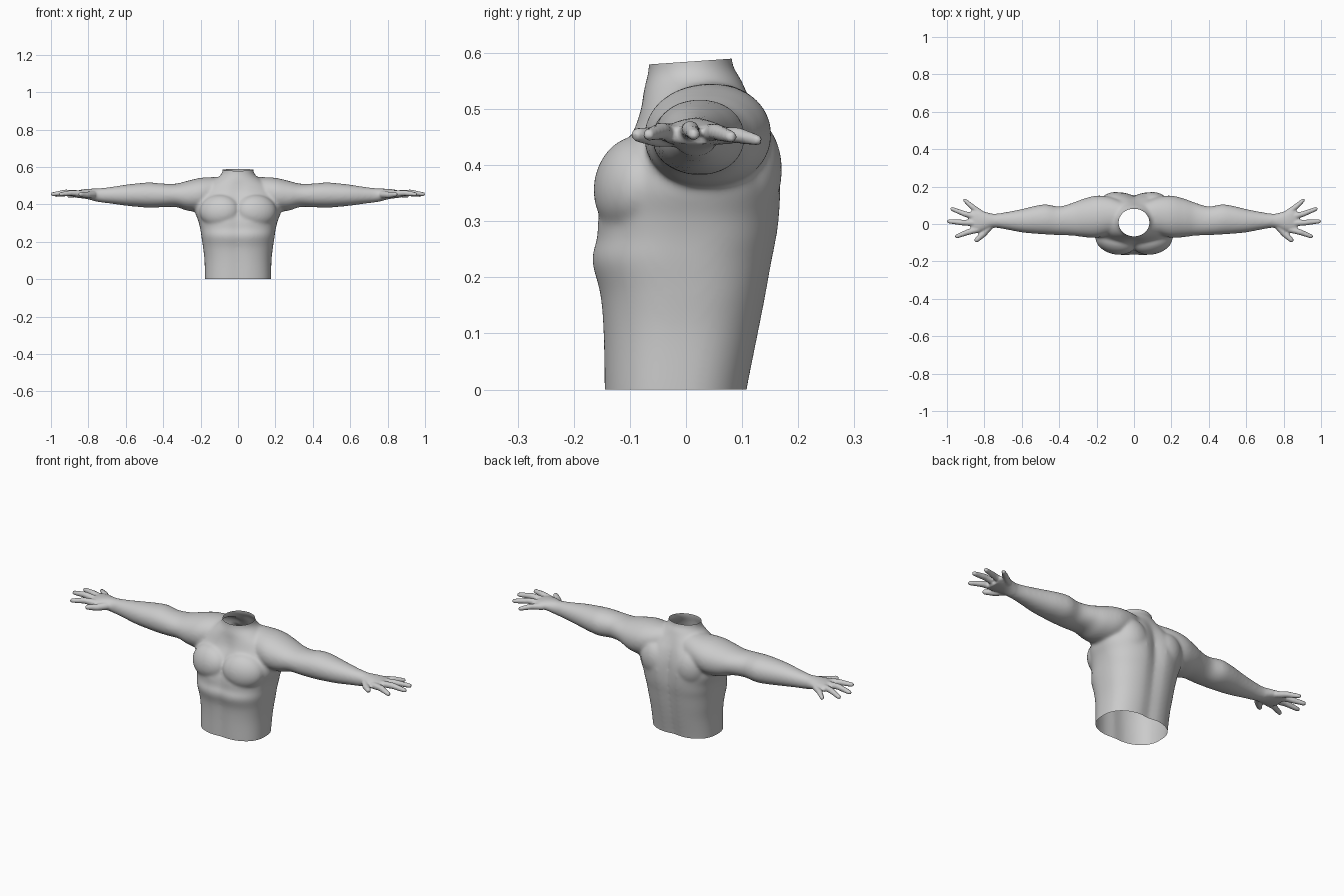
import bpy, bmesh, math
from mathutils import Vector, Matrix

if "Cube" in bpy.data.objects:
    bpy.data.objects.remove(bpy.data.objects["Cube"])

bm = bmesh.new()


def dense(rows, n=5):
    """Catmull-Rom interpolation between section rows."""
    out = []
    for i in range(len(rows) - 1):
        a, b, c, d = (rows[max(0, min(len(rows) - 1, j))] for j in range(i - 1, i + 3))
        for k in range(n):
            t = k / n
            out.append([q + 0.5 * t * (r - p + t * (2 * p - 5 * q + 4 * r - s + t * (3 * (q - r) + s - p)))
                        for p, q, r, s in zip(a, b, c, d)])
    return out + [list(rows[-1])]


def loft(rings):
    """Closed, capped skin through rings of points."""
    vs = [[bm.verts.new(p) for p in ring] for ring in rings]
    n = len(vs[0])
    faces = [bm.faces.new(vs[0][::-1]), bm.faces.new(vs[-1])]
    for a, b in zip(vs, vs[1:]):
        faces += [bm.faces.new((a[i], a[(i + 1) % n], b[(i + 1) % n], b[i])) for i in range(n)]
    bmesh.ops.recalc_face_normals(bm, faces=faces)


def oval(n, power):
    for i in range(n):
        t = 2 * math.pi * i / n
        c, s = math.cos(t), math.sin(t)
        yield (math.copysign(abs(c) ** (2 / power), c), math.copysign(abs(s) ** (2 / power), s))


def finger(points, radii):
    """Tapered tube with a rounded tip."""
    pts = [Vector(p) for p in points]
    d = (pts[-1] - pts[-2]).normalized()
    tip, r = pts[-1], radii[-1]
    pts = pts[:-1] + [tip - d * r, tip - d * r * 0.4, tip]
    radii = list(radii) + [r * 0.8, r * 0.25]
    side = d.cross(Vector((0, 0, 1))).normalized()
    up = side.cross(d)
    loft([[p + side * c * q + up * s * q for c, s in oval(12, 2)] for p, q in zip(pts, radii)])


def mound(loc, size, rot=(0, 0, 0)):
    m = Matrix.Translation(loc)
    for a, ax in zip(rot, 'XYZ'):
        m = m @ Matrix.Rotation(math.radians(a), 4, ax)
    bmesh.ops.create_uvsphere(bm, u_segments=24, v_segments=16, radius=1,
                              matrix=m @ Matrix.Diagonal((*size, 1)))


# torso and neck: z, half width, front y, back y, squareness, midline groove
torso = [(-.04, .176, -.147, .108, 2.5, .01), (.0, .177, -.148, .112, 2.5, .01),
         (.1, .179, -.15, .132, 2.5, .01), (.17, .187, -.156, .146, 2.5, .012),
         (.23, .196, -.171, .157, 2.5, .014), (.27, .202, -.162, .165, 2.5, .016),
         (.31, .212, -.160, .171, 2.4, .02), (.36, .23, -.148, .172, 2.4, .022),
         (.41, .232, -.128, .166, 2.3, .02), (.46, .21, -.098, .15, 2.2, .015),
         (.50, .175, -.084, .128, 2.1, .008), (.53, .13, -.077, .11, 2, .002),
         (.555, .095, -.07, .097, 2, 0), (.58, .083, -.066, .083, 2, 0), (.63, .083, -.07, .08, 2, 0)]
rings = []
for z, w, f, b, p, g in dense(torso):
    ring = []
    for c, s in oval(64, p):
        x, y = w * c, (f + b) / 2 + (b - f) / 2 * s
        y -= math.copysign(g * math.exp(-(x / .035) ** 2), s) * abs(s) * (1 if s > 0 else .6)
        ring.append((x, y, z))
    rings.append(ring)
loft(rings)

# arm and palm: x, y min, y max, z min, z max
arm = [(.06, -.03, .12, .41, .548), (.13, -.055, .145, .385, .546), (.20, -.074, .152, .362, .542),
       (.27, -.070, .135, .366, .526), (.33, -.062, .113, .385, .511), (.40, -.060, .094, .385, .511),
       (.47, -.056, .105, .382, .517), (.53, -.052, .097, .386, .513), (.60, -.045, .080, .393, .505),
       (.68, -.030, .064, .404, .493), (.75, -.020, .055, .413, .485), (.80, -.036, .066, .427, .483),
       (.84, -.046, .078, .433, .478), (.872, -.040, .070, .437, .470)]
fingers = [([(.77, -.01, .452), (.805, -.052, .45), (.85, -.094, .455)], (.02, .018, .013)),
           ([(.83, -.028, .456), (.89, -.044, .461), (.957, -.07, .453)], (.018, .0155, .011)),
           ([(.83, .003, .457), (.92, .008, .464), (1.0, .015, .453)], (.018, .0155, .011)),
           ([(.83, .033, .456), (.905, .054, .459), (.982, .084, .449)], (.018, .015, .011)),
           ([(.82, .058, .452), (.865, .092, .453), (.912, .133, .443)], (.017, .0145, .010))]
for side in (1, -1):
    loft([[(side * x, (y0 + y1) / 2 + (y1 - y0) / 2 * c, (z0 + z1) / 2 + (z1 - z0) / 2 * s)
           for c, s in oval(28, 2.1)] for x, y0, y1, z0, z1 in dense(arm)])
    for pts, radii in fingers:
        finger([(side * x, y, z) for x, y, z in pts], radii)
    # chest muscle, shoulder blade
    mound((side * .1, -.095, .365), (.108, .066, .088), (-14, 0, side * 14))
    mound((side * .105, .105, .39), (.085, .066, .1), (0, side * 15, side * -10))

mesh = bpy.data.meshes.new("torso_with_arms")
bm.to_mesh(mesh)
bm.free()
body = bpy.data.objects.new("torso_with_arms", mesh)
bpy.context.collection.objects.link(body)
bpy.context.view_layer.objects.active = body
body.select_set(True)

# fuse all parts into one skin
mod = body.modifiers.new("fuse", 'REMESH')
mod.mode = 'VOXEL'
mod.voxel_size = .006
bpy.ops.object.modifier_apply(modifier="fuse")

# soften the joins, then open the waist and neck
bm = bmesh.new()
bm.from_mesh(mesh)
soft = [v for v in bm.verts if abs(v.co.x) < .76]
for i in range(10):
    bmesh.ops.smooth_vert(bm, verts=soft, factor=.5, use_axis_x=True, use_axis_y=True, use_axis_z=True)
for co, no in (((0, 0, 0), (0, 0, -1)), ((0, 0, .584), (0, -.07, 1))):
    bmesh.ops.bisect_plane(bm, geom=bm.verts[:] + bm.edges[:] + bm.faces[:], dist=1e-5,
                           plane_co=co, plane_no=no, clear_outer=True)
bm.to_mesh(mesh)
bm.free()
bpy.ops.object.shade_smooth()
